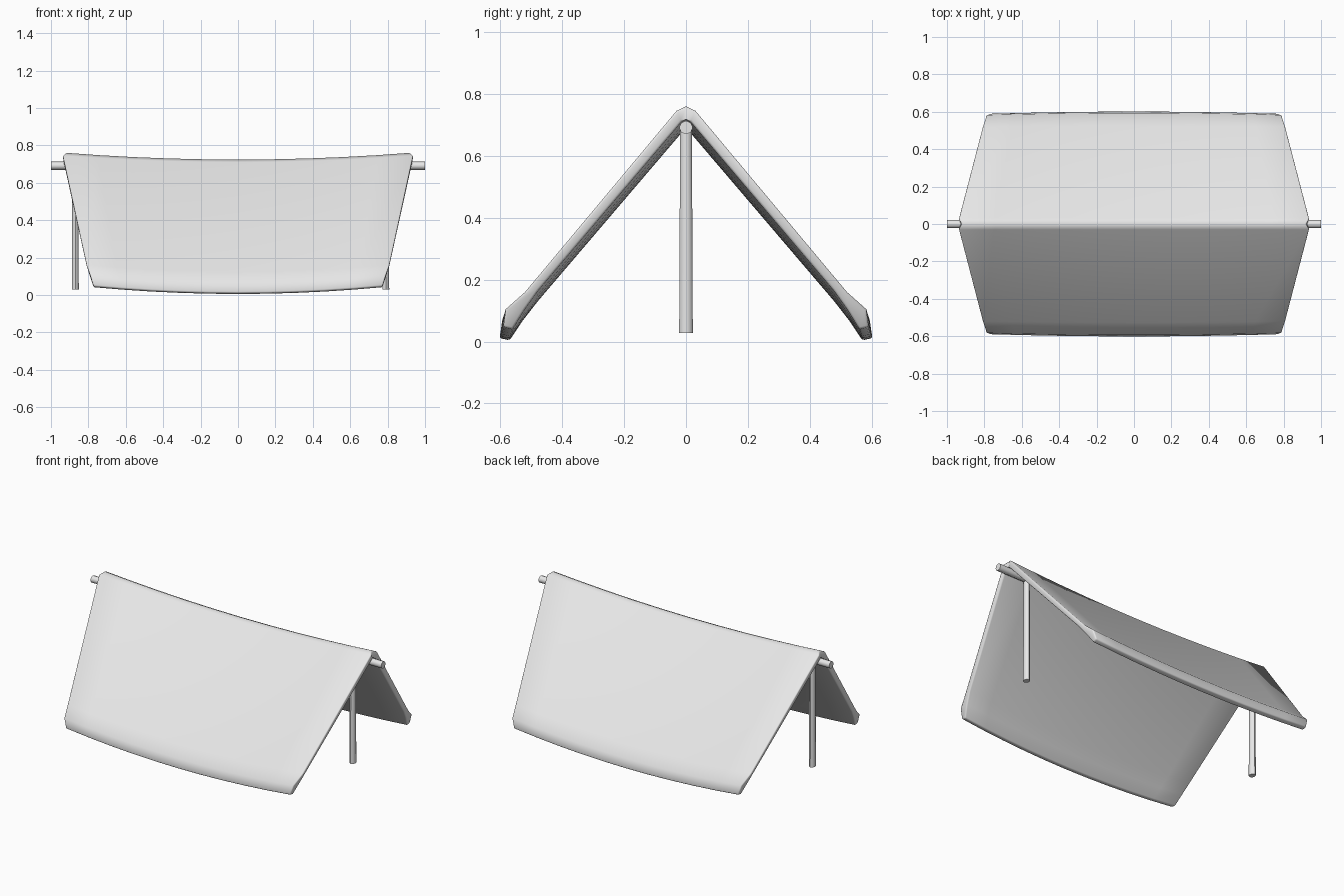
import bpy, bmesh, math
from mathutils import Matrix, Vector

cube = bpy.data.objects.get("Cube")
if cube:
    bpy.data.objects.remove(cube, do_unlink=True)

grey = bpy.data.materials.new("light grey")
grey.use_nodes = True
grey.diffuse_color = (0.8, 0.8, 0.8, 1)
grey.node_tree.nodes["Principled BSDF"].inputs["Base Color"].default_value = (0.8, 0.8, 0.8, 1)


def finish(name, bm, angle):
    bmesh.ops.recalc_face_normals(bm, faces=bm.faces)
    mesh = bpy.data.meshes.new(name)
    bm.to_mesh(mesh)
    bm.free()
    mesh.materials.append(grey)
    obj = bpy.data.objects.new(name, mesh)
    bpy.context.collection.objects.link(obj)
    bpy.ops.object.select_all(action='DESELECT')
    obj.select_set(True)
    bpy.context.view_layer.objects.active = obj
    bpy.ops.object.shade_smooth_by_angle(angle=math.radians(angle))
    return obj


def pole(name, start, end, r1, r2, squash=1.0):
    """Eight-sided rod between two points, optionally flattened in x."""
    a, b = Vector(start), Vector(end)
    d = b - a
    bm = bmesh.new()
    bmesh.ops.create_cone(bm, cap_ends=True, segments=8, radius1=r1, radius2=r2, depth=d.length)
    turn = d.to_track_quat('Z', 'Y').to_matrix().to_4x4()
    bmesh.ops.transform(bm, verts=bm.verts,
                        matrix=Matrix.Translation((a + b) / 2) @ turn @ Matrix.Scale(squash, 4, (1, 0, 0)))
    return finish(name, bm, 50)


# Half profiles of the cloth (half width, y, z), from ridge to hem
outer = [(0.92, 0, 0.76), (0.937, 0.03, 0.746), (0.81, 0.52, 0.16),
         (0.79, 0.582, 0.105), (0.772, 0.59, 0.047)]
inner = [(0.925, 0, 0.718), (0.932, 0.015, 0.709), (0.81, 0.477, 0.165),
         (0.793, 0.52, 0.105), (0.772, 0.56, 0.04)]


def both_slopes(half):
    return [(w, -y, z) for w, y, z in reversed(half[1:])] + half


# Cloth: the profile swept along x with a sagging middle
top, under = both_slopes(outer), both_slopes(inner)
section = top + under[::-1]
steps, n, m = 10, len(section), len(top)
bm = bmesh.new()
rings = []
for i in range(steps + 1):
    t = 2 * i / steps - 1
    sag = 1 - t * t
    ring = []
    for w, y, z in section:
        swell = 0.012 * sag * math.copysign(max(0, abs(y) - 0.45) / 0.14, y)
        ring.append(bm.verts.new((w * t, y + swell, z - 0.036 * sag)))
    rings.append(ring)
for a, b in zip(rings, rings[1:]):
    for k in range(n):
        j = (k + 1) % n
        bm.faces.new((a[k], a[j], b[j], b[k]))
for ring in (rings[0], rings[-1]):
    for k in range(m - 1):
        bm.faces.new((ring[k], ring[k + 1], ring[n - 2 - k], ring[n - 1 - k]))

# Soften the rim of the cloth
bmesh.ops.recalc_face_normals(bm, faces=bm.faces)
rim = [e for e in bm.edges if e.calc_face_angle(0) > math.radians(65)
       and max(abs(v.co.y) for v in e.verts) > 0.02]
bmesh.ops.bevel(bm, geom=rim, offset=0.007, segments=2, profile=0.5, affect='EDGES')
finish("tent_cloth", bm, 65)

# Ridge pole and the two uprights
pole("ridge_pole", (-1, 0, 0.691), (1, 0, 0.691), 0.022, 0.022)
for name, x in (("right_upright", -0.87), ("left_upright", 0.79)):
    pole(name, (x, 0, 0.028), (x, 0, 0.69), 0.022, 0.019, 0.85)
